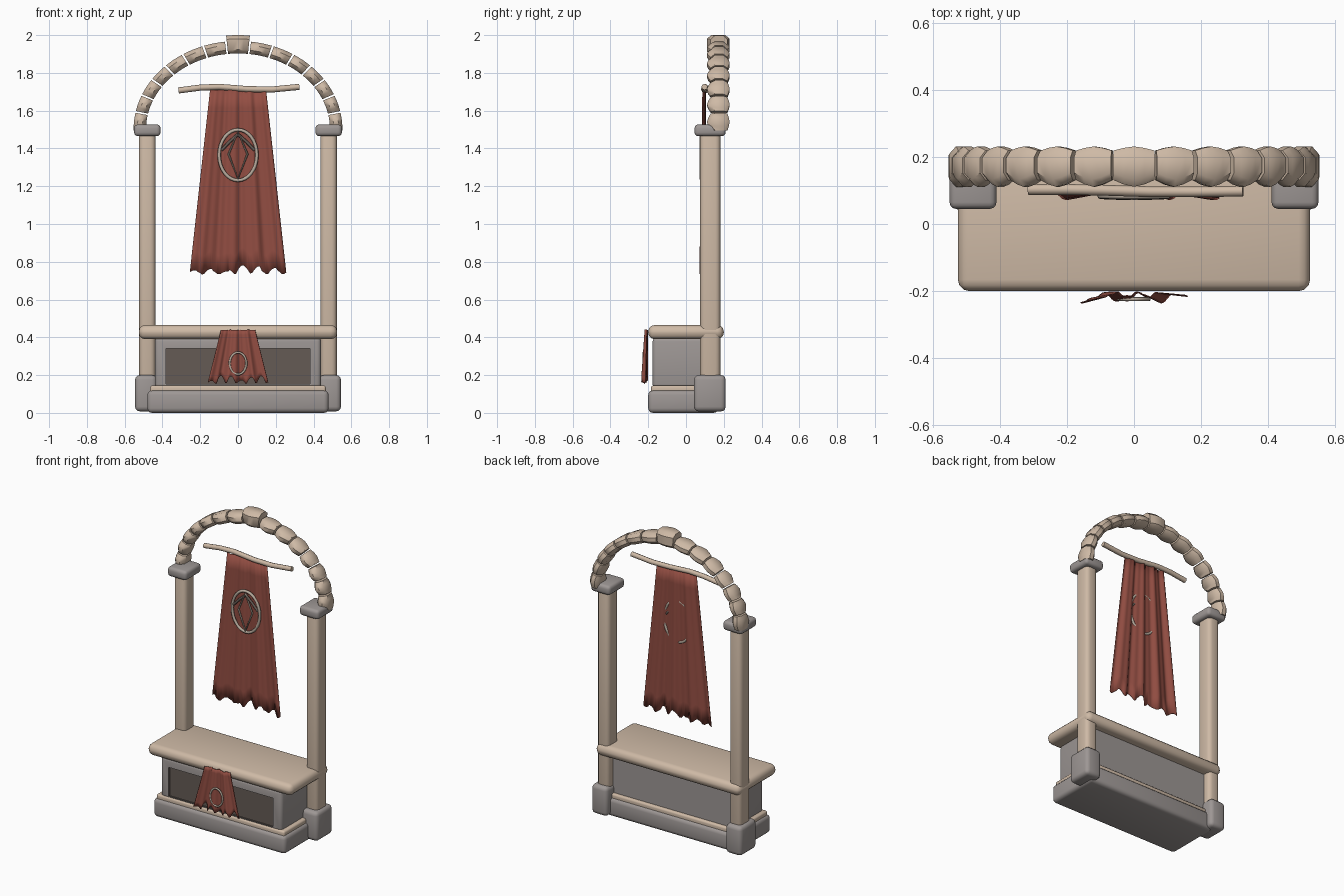
import bpy, bmesh, math, random
from mathutils import Vector

if "Cube" in bpy.data.objects:
    bpy.data.objects.remove(bpy.data.objects["Cube"])
random.seed(4)


def material(name, rgb):
    m = bpy.data.materials.new(name)
    m.use_nodes = True
    m.diffuse_color = (*rgb, 1)
    bsdf = m.node_tree.nodes["Principled BSDF"]
    bsdf.inputs["Base Color"].default_value = (*rgb, 1)
    bsdf.inputs["Roughness"].default_value = 0.8
    return m


SAND = material("sandstone", (0.62, 0.49, 0.38))
GREY = material("grey stone", (0.34, 0.31, 0.30))
DARK = material("dark panel", (0.13, 0.105, 0.09))
RED = material("red cloth", (0.29, 0.075, 0.055))
TRIM = material("pale trim", (0.48, 0.41, 0.34))


def finish(name, bm, mats, angle=40):
    bmesh.ops.recalc_face_normals(bm, faces=bm.faces)
    me = bpy.data.meshes.new(name)
    bm.to_mesh(me)
    bm.free()
    for m in mats:
        me.materials.append(m)
    ob = bpy.data.objects.new(name, me)
    bpy.context.collection.objects.link(ob)
    bpy.ops.object.select_all(action="DESELECT")
    ob.select_set(True)
    bpy.context.view_layer.objects.active = ob
    bpy.ops.object.shade_smooth_by_angle(angle=math.radians(angle))
    return ob


def box_bmesh(lo, hi):
    bm = bmesh.new()
    bmesh.ops.create_cube(bm, size=1)
    for v in bm.verts:
        v.co = [lo[i] + (v.co[i] + 0.5) * (hi[i] - lo[i]) for i in range(3)]
    return bm


def block(name, lo, hi, bevel, mat, segments=3):
    bm = box_bmesh(lo, hi)
    bmesh.ops.bevel(bm, geom=bm.edges[:], offset=bevel, segments=segments,
                    profile=0.5, affect="EDGES", clamp_overlap=True)
    return finish(name, bm, [mat])


def tube(name, points, radius, mat, closed=False):
    cu = bpy.data.curves.new(name, "CURVE")
    cu.dimensions = "3D"
    cu.bevel_depth = radius
    cu.bevel_resolution = 2
    cu.use_fill_caps = True
    sp = cu.splines.new("POLY")
    sp.points.add(len(points) - 1)
    for p, co in zip(sp.points, points):
        p.co = (*co, 1)
    sp.use_cyclic_u = closed
    tmp = bpy.data.objects.new(name + "_path", cu)
    bpy.context.collection.objects.link(tmp)
    bpy.context.view_layer.update()
    bm = bmesh.new()
    me = bpy.data.meshes.new_from_object(tmp.evaluated_get(bpy.context.evaluated_depsgraph_get()))
    bm.from_mesh(me)
    bpy.data.objects.remove(tmp)
    return finish(name, bm, [mat], 50)


def oval(name, centre, rx, rz, radius):
    ring = [(centre[0] + rx * math.cos(a), centre[1], centre[2] + rz * math.sin(a))
            for a in (i * math.tau / 32 for i in range(32))]
    return tube(name, ring, radius, TRIM, True)


# Plinth, ledge and counter
block("plinth", (-0.48, -0.2, 0), (0.48, 0.17, 0.12), 0.025, GREY)
block("plinth_ledge", (-0.465, -0.185, 0.1), (0.465, 0.155, 0.145), 0.012, SAND)
block("counter_top", (-0.525, -0.2, 0.39), (0.525, 0.2, 0.465), 0.034, SAND)

# Chest body with a recessed front panel
bm = box_bmesh((-0.44, -0.177, 0.13), (0.44, 0.135, 0.4))
front = min(bm.faces, key=lambda f: f.calc_center_median().y)
outer = list(front.edges) + [e for e in bm.edges if abs(e.verts[0].co.y - e.verts[1].co.y) > 0.1]
bmesh.ops.bevel(bm, geom=outer, offset=0.022, segments=3, profile=0.5, affect="EDGES")
bm.faces.ensure_lookup_table()
front = min(bm.faces, key=lambda f: f.calc_center_median().y)
bmesh.ops.inset_region(bm, faces=[front], thickness=0.012)
for v in front.verts:
    v.co.x = math.copysign(0.38, v.co.x)
    v.co.z = 0.34 if v.co.z > 0.26 else 0.148
well = bmesh.ops.extrude_face_region(bm, geom=[front])["geom"]
floor = next(g for g in well if isinstance(g, bmesh.types.BMFace))
if front.is_valid:
    bm.faces.remove(front)
bmesh.ops.translate(bm, vec=(0, 0.015, 0), verts=list(floor.verts))
floor.material_index = 1
for e in floor.edges:
    for f in e.link_faces:
        f.material_index = 1
finish("chest", bm, [GREY, DARK], 35)

# Posts with footings and capitals
for side, s in (("left", 1), ("right", -1)):
    def post_part(name, x0, x1, y0, y1, z0, z1, bevel, mat):
        xs = sorted((s * x0, s * x1))
        block(side + "_" + name, (xs[0], y0, z0), (xs[1], y1, z1), bevel, mat)
    post_part("post", 0.437, 0.523, 0.075, 0.182, 0.1, 1.5, 0.026, SAND)
    post_part("footing", 0.43, 0.545, 0.042, 0.21, 0.008, 0.2, 0.025, GREY)
    post_part("capital", 0.41, 0.55, 0.045, 0.21, 1.465, 1.527, 0.02, GREY)


# Arch of bulging stones
def arch_point(t, r, y):
    return Vector(((0.487 + 0.066 * r) * math.sin(t), y, 1.5 + (0.403 + 0.066 * r) * math.cos(t)))


def arch_stone(name, t0, t1, r_top=1.0):
    bm = bmesh.new()
    rings = []
    for k, pinch in ((0, 1), (0.25, 0.35), (0.5, 0), (0.75, 0.35), (1, 1)):
        t = t0 + (t1 - t0) * k
        y0, y1 = 0.111 + 0.02 * pinch, 0.231 - 0.012 * pinch
        c, d = 0.022, 0.3
        section = [(0, y0 + c), (d, y0), (r_top - d, y0), (r_top, y0 + c),
                   (r_top, y1 - c), (r_top - d, y1), (d, y1), (0, y1 - c)]
        rings.append([bm.verts.new(arch_point(t, r, y)) for r, y in section])
    for a, b in zip(rings, rings[1:]):
        for i in range(8):
            j = (i + 1) % 8
            bm.faces.new((a[i], a[j], b[j], b[i]))
    bm.faces.new(rings[0])
    bm.faces.new(rings[-1])
    finish(name, bm, [SAND], 45)


joints = [0.115, 0.34, 0.56, 0.77, 0.97, 1.17, 1.37, 1.59]
arch_stone("keystone", -0.108, 0.108, 1.47)
for side, s in (("left", 1), ("right", -1)):
    for n, (a, b) in enumerate(zip(joints, joints[1:])):
        arch_stone(f"{side}_arch_stone_{n + 1}", s * (a + 0.01), s * (b - 0.01))


# Draped cloths with folds and ragged hems
def cloth(name, top_half, low_half, z_top, z_low, y_top, y_low, folds, amp, ragged):
    cols, rows = 48, 10
    bm = bmesh.new()
    hem, level = [], 0
    for i in range(cols + 1):
        if i % 4 == 0:
            level = random.uniform(0.3, 1)
        hem.append(ragged * level * abs(math.sin(i * math.pi / 8 + 0.6)))
    grid = []
    for r in range(rows + 1):
        v = r / rows
        half = top_half + (low_half - top_half) * v
        line = []
        for i in range(cols + 1):
            u = 2 * i / cols - 1
            wave = math.sin(folds * u + 0.5) + 0.4 * math.sin(2.3 * folds * u)
            y = y_top + (y_low - y_top) * v + amp * (0.5 + 0.5 * v) * wave
            line.append(bm.verts.new((half * u, y, z_top + (z_low + hem[i] - z_top) * v)))
        grid.append(line)
    for a, b in zip(grid, grid[1:]):
        for i in range(cols):
            bm.faces.new((a[i], a[i + 1], b[i + 1], b[i]))
    ob = finish(name, bm, [RED], 60)
    mod = ob.modifiers.new("thickness", "SOLIDIFY")
    mod.thickness = 0.003
    mod.offset = 0


cloth("hanging_banner", 0.148, 0.255, 1.71, 0.73, 0.096, 0.088, 11, 0.012, 0.055)
cloth("counter_cloth", 0.09, 0.16, 0.44, 0.15, -0.21, -0.22, 9, 0.012, 0.05)

# Crooked banner pole
tube("banner_pole", [(-0.315, 0.103, 1.707), (-0.2, 0.103, 1.722), (-0.1, 0.101, 1.726),
                     (0.05, 0.096, 1.714), (0.18, 0.096, 1.712), (0.325, 0.098, 1.726)], 0.016, SAND)

# Emblems: ovals, a diamond and two slanted strokes
oval("banner_ring", (0, 0.083, 1.365), 0.1, 0.134, 0.009)
oval("counter_cloth_ring", (0, -0.224, 0.262), 0.044, 0.058, 0.006)
tube("banner_diamond", [(0, 0.077, 1.488), (0.05, 0.077, 1.37), (0, 0.077, 1.24), (-0.05, 0.077, 1.37)],
     0.006, TRIM, True)
for side, s in (("left", 1), ("right", -1)):
    tube(side + "_banner_stroke", [(0, 0.081, 1.475), (s * 0.045, 0.081, 1.435), (s * 0.088, 0.081, 1.39)],
         0.008, DARK)
